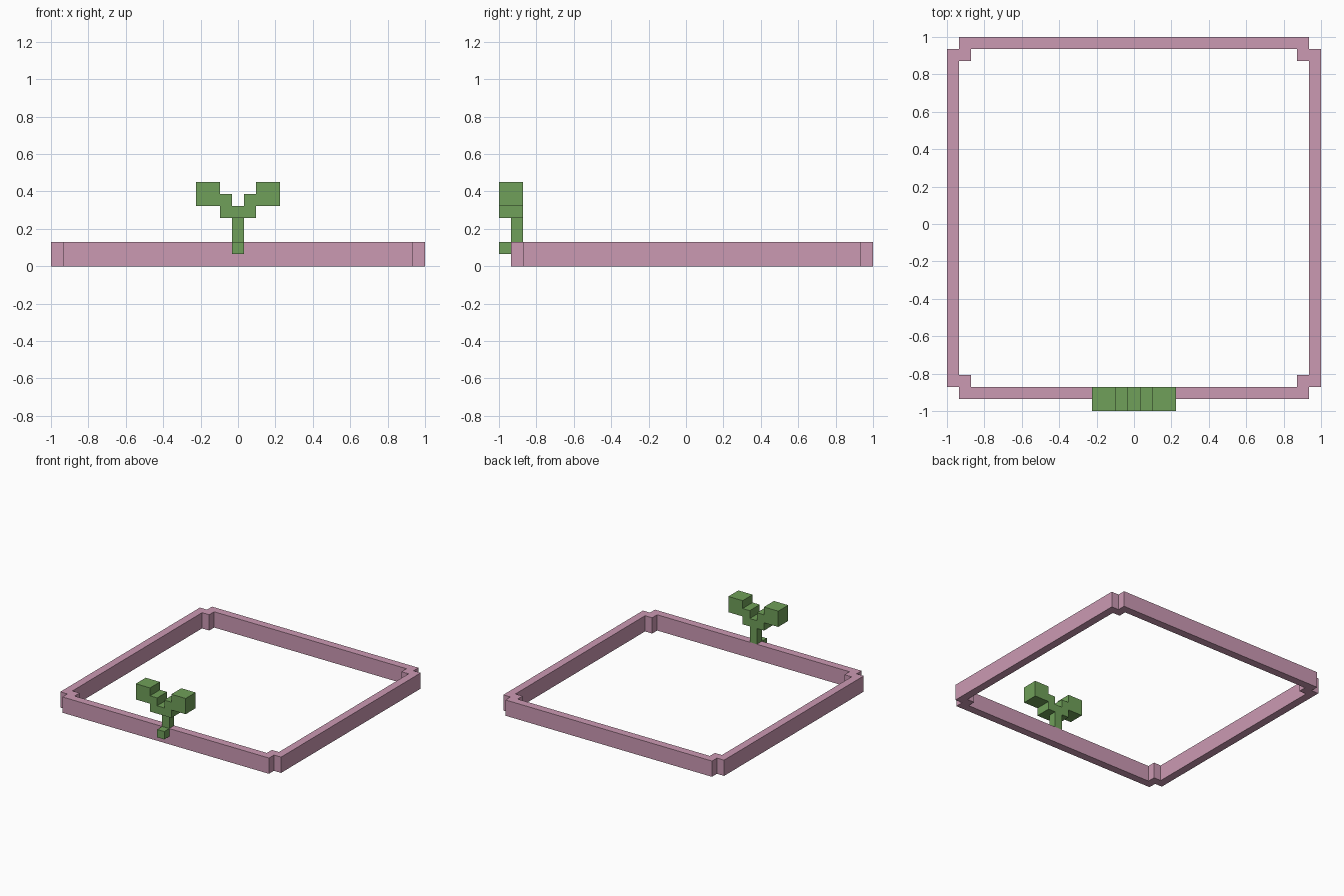
import bpy, bmesh
from mathutils import Vector

if "Cube" in bpy.data.objects:
    bpy.data.objects.remove(bpy.data.objects["Cube"])

U = 2 / 31  # one block unit


def material(name, color):
    m = bpy.data.materials.new(name)
    m.diffuse_color = color
    m.use_nodes = True
    m.node_tree.nodes["Principled BSDF"].inputs["Base Color"].default_value = m.diffuse_color
    return m


def finish(bm, name, mat):
    bmesh.ops.recalc_face_normals(bm, faces=bm.faces)
    me = bpy.data.meshes.new(name)
    bm.to_mesh(me)
    bm.free()
    me.materials.append(mat)
    ob = bpy.data.objects.new(name, me)
    bpy.context.collection.objects.link(ob)
    return ob


def extrude(name, points, offset, mat):
    """Extrude a flat outline (in block units) along offset."""
    bm = bmesh.new()
    face = bm.faces.new([bm.verts.new(Vector(p) * U) for p in points])
    r = bmesh.ops.extrude_face_region(bm, geom=[face], use_keep_orig=True)
    verts = [v for v in r["geom"] if isinstance(v, bmesh.types.BMVert)]
    bmesh.ops.translate(bm, verts=verts, vec=Vector(offset) * U)
    return finish(bm, name, mat)


def mirrored(half):
    """Complete a right-half outline with its mirror image across x = 0."""
    return half + [(-x, y, z) for x, y, z in reversed(half)]


pink = material("pink_band", (0.60, 0.32, 0.45, 1))
green = material("leaf_green", (0.16, 0.35, 0.10, 1))

# Band: square ring with stepped corners, open in the middle
outer = mirrored([(14.5, -14.5, 0), (14.5, -13.5, 0), (15.5, -13.5, 0),
                  (15.5, 14.5, 0), (14.5, 14.5, 0), (14.5, 15.5, 0)])
inner = mirrored([(13.5, -13.5, 0), (13.5, -12.5, 0), (14.5, -12.5, 0),
                  (14.5, 13.5, 0), (13.5, 13.5, 0), (13.5, 14.5, 0)])
bm = bmesh.new()
loops = [[bm.verts.new(Vector((x, y, z)) * U) for x, y, _ in outline]
         for outline, z in ((outer, 0), (outer, 2), (inner, 2), (inner, 0))]
n = len(outer)
for k in range(4):
    a, b = loops[k], loops[(k + 1) % 4]
    for i in range(n):
        j = (i + 1) % n
        bm.faces.new((a[i], a[j], b[j], b[i]))
finish(bm, "band", pink)

# Stem: rises behind, with a small block hooked over the band front
extrude("stem", [(-.5, -13.5, 2), (-.5, -13.5, 4), (-.5, -14.5, 4), (-.5, -14.5, 2)],
        (1, 0, 0), green)
extrude("stem_front", [(-.5, -15.5, 1), (-.5, -14.5, 1), (-.5, -14.5, 2), (-.5, -15.5, 2)],
        (1, 0, 0), green)

# Sprout: two stepped arms ending in square leaves
sprout = mirrored([(1.5, -15.5, 4), (1.5, -15.5, 5), (3.5, -15.5, 5), (3.5, -15.5, 7),
                   (1.5, -15.5, 7), (1.5, -15.5, 6), (.5, -15.5, 6), (.5, -15.5, 5)])
extrude("sprout", sprout, (0, 2, 0), green)
